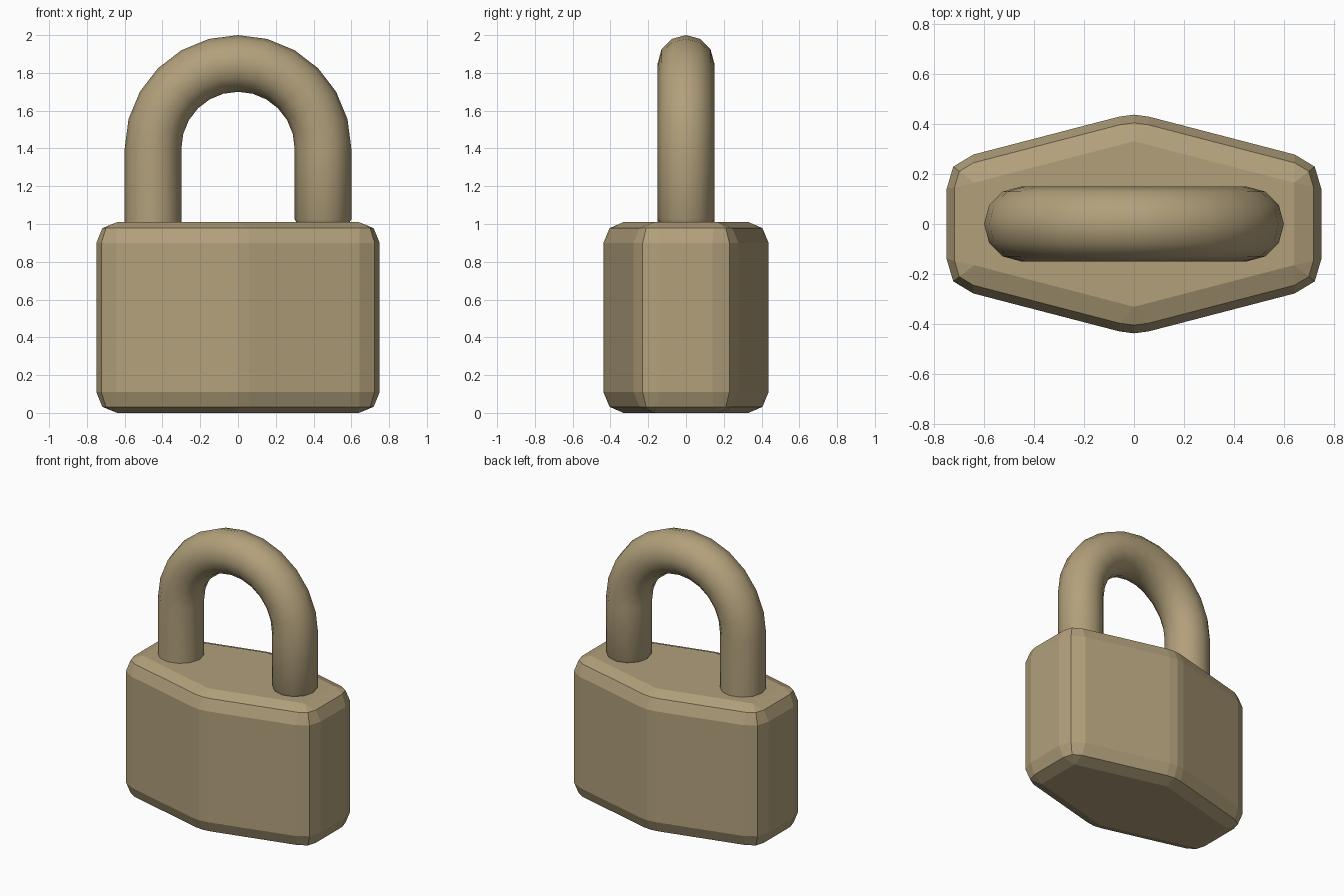
import bpy, bmesh
from math import sin, cos, pi
from mathutils import Vector

cube = bpy.data.objects.get("Cube")
if cube:
    bpy.data.objects.remove(cube, do_unlink=True)

brass = bpy.data.materials.new("dull_brass")
brass.use_nodes = True
COLOR = (0.445, 0.352, 0.198, 1)
brass.diffuse_color = COLOR
brass.node_tree.nodes["Principled BSDF"].inputs["Base Color"].default_value = COLOR


def loft(name, rings, smooth):
    """Skin closed rings of equal length and cap both ends."""
    bm = bmesh.new()
    loops = [[bm.verts.new(p) for p in ring] for ring in rings]
    n = len(loops[0])
    for a, b in zip(loops, loops[1:]):
        for i in range(n):
            j = (i + 1) % n
            bm.faces.new((a[i], a[j], b[j], b[i]))
    bm.faces.new(loops[0])
    bm.faces.new(loops[-1])
    bmesh.ops.remove_doubles(bm, verts=bm.verts, dist=1e-5)
    bmesh.ops.recalc_face_normals(bm, faces=bm.faces)
    mesh = bpy.data.meshes.new(name)
    bm.to_mesh(mesh)
    bm.free()
    mesh.materials.append(brass)
    obj = bpy.data.objects.new(name, mesh)
    bpy.context.collection.objects.link(obj)
    if smooth:
        bpy.context.view_layer.objects.active = obj
        obj.select_set(True)
        bpy.ops.object.shade_smooth_by_angle(angle=pi / 4)
        obj.select_set(False)
    return obj


# Body: hexagonal block with two-step rounded edges
HALF_X, SIDE_Y, APEX_Y = 0.75, 0.25, 0.445
HEIGHT, BEVEL = 1.01, 0.11
slope = (APEX_Y - SIDE_Y) / HALF_X
stretch = (1 + slope * slope) ** 0.5


def body_ring(inset, z, rounded=True):
    apex = APEX_Y - inset * stretch
    x = HALF_X - inset
    y = apex - slope * x
    corners = [Vector(p) for p in
               ((x, -y, z), (x, y, z), (0, apex, z), (-x, y, z), (-x, -y, z), (0, -apex, z))]
    ring = []
    for i, c in enumerate(corners):
        if not rounded:
            ring += [c, c, c]
            continue
        # Keep the cut in line with the sharp corner of the flat top
        reach = 0.06 if abs(c.x) < 0.01 else BEVEL - inset
        before = c + (corners[i - 1] - c).normalized() * reach
        after = c + (corners[(i + 1) % 6] - c).normalized() * reach
        ring += [before, c.lerp((before + after) / 2, 0.5), after]
    return ring


STEP = BEVEL * 0.29
levels = [(BEVEL, 0), (STEP, STEP), (0, BEVEL)]
levels += [(inset, HEIGHT - z) for inset, z in reversed(levels)]
loft("lock_body", [body_ring(i, z, i < BEVEL) for i, z in levels], False)

# Shackle: round bar bent into an arch, with a slightly rounded free end
ARCH, BAR, CENTRE_Z = 0.45, 0.15, 1.4


def bar_ring(angle, z, radius=BAR):
    out = Vector((cos(angle), 0, sin(angle)))
    centre = out * ARCH + Vector((0, 0, z))
    return [centre + out * radius * cos(t) + Vector((0, radius * sin(t), 0))
            for t in (k * pi / 6 for k in range(12))]


rings = [bar_ring(0, 1.0, 0.135), bar_ring(0, 1.025)]
rings += [bar_ring(i * pi / 12, CENTRE_Z) for i in range(13)]
rings.append(bar_ring(pi, 0.95))
loft("shackle", rings, True)
